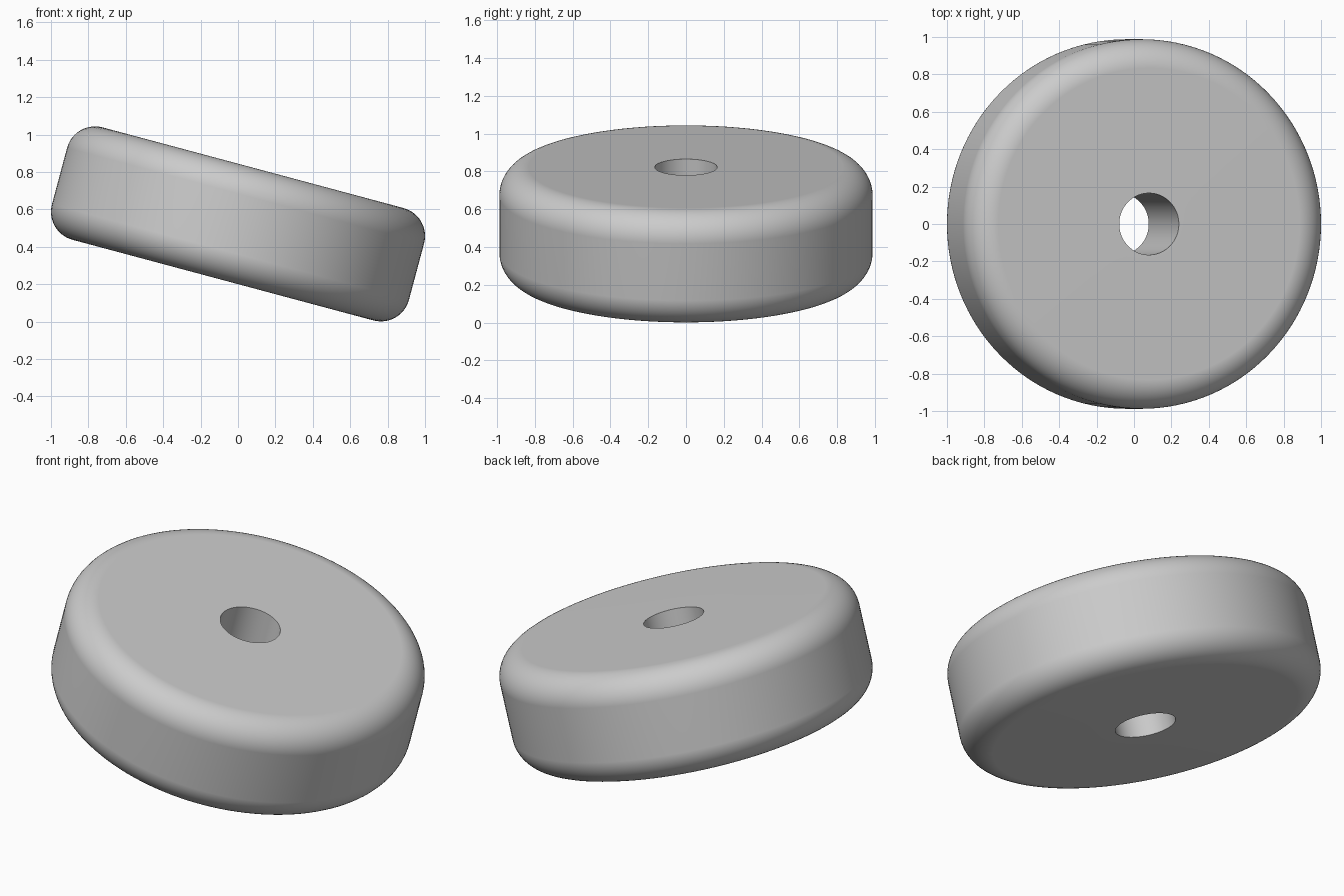
import bpy
import bmesh
from math import sin, cos, pi, radians
from mathutils import Matrix, Vector

cube = bpy.data.objects.get("Cube")
if cube:
    bpy.data.objects.remove(cube, do_unlink=True)

RADIUS, HALF, FILLET, HOLE = 0.988, 0.311, 0.155, 0.165
TILT, CENTRE_Z = radians(15), 0.522
SIDES, STEPS = 128, 12

grey = bpy.data.materials.new("plain grey")
grey.use_nodes = True
colour = (0.6, 0.6, 0.6, 1)
grey.diffuse_color = colour
grey.node_tree.nodes["Principled BSDF"].inputs["Base Color"].default_value = colour


def corner(z_sign, start):
    """Rounded outer corner, swept a quarter turn from the start angle."""
    for i in range(STEPS + 1):
        a = start + i * pi / 2 / STEPS
        yield Vector((RADIUS - FILLET + FILLET * cos(a), 0,
                      z_sign * (HALF - FILLET) + FILLET * sin(a)))


# Closed cross-section: bore, underside, rim and top
profile = [Vector((HOLE, 0, HALF)), Vector((HOLE, 0, -HALF))]
profile += list(corner(-1, -pi / 2)) + list(corner(1, 0))

# Revolve the cross-section around the bore
bm = bmesh.new()
verts = [bm.verts.new(p) for p in profile]
edges = [bm.edges.new((v, verts[i - 1])) for i, v in enumerate(verts)]
bmesh.ops.spin(bm, geom=verts + edges, cent=(0, 0, 0), axis=(0, 0, 1),
               angle=2 * pi, steps=SIDES, use_merge=True)
bmesh.ops.remove_doubles(bm, verts=bm.verts, dist=1e-5)
bmesh.ops.recalc_face_normals(bm, faces=bm.faces)

# Lean the wheel towards its left side
bm.transform(Matrix.Translation((0, 0, CENTRE_Z)) @ Matrix.Rotation(TILT, 4, "Y"))
mesh = bpy.data.meshes.new("tilted_wheel")
bm.to_mesh(mesh)
bm.free()
mesh.materials.append(grey)
wheel = bpy.data.objects.new("tilted_wheel", mesh)
bpy.context.collection.objects.link(wheel)

# Smooth the rim and bore, keep the bore edges crisp
bpy.ops.object.select_all(action="DESELECT")
wheel.select_set(True)
bpy.context.view_layer.objects.active = wheel
bpy.ops.object.shade_smooth_by_angle(angle=radians(30))
weighted = wheel.modifiers.new("flat caps", "WEIGHTED_NORMAL")
weighted.keep_sharp = True
